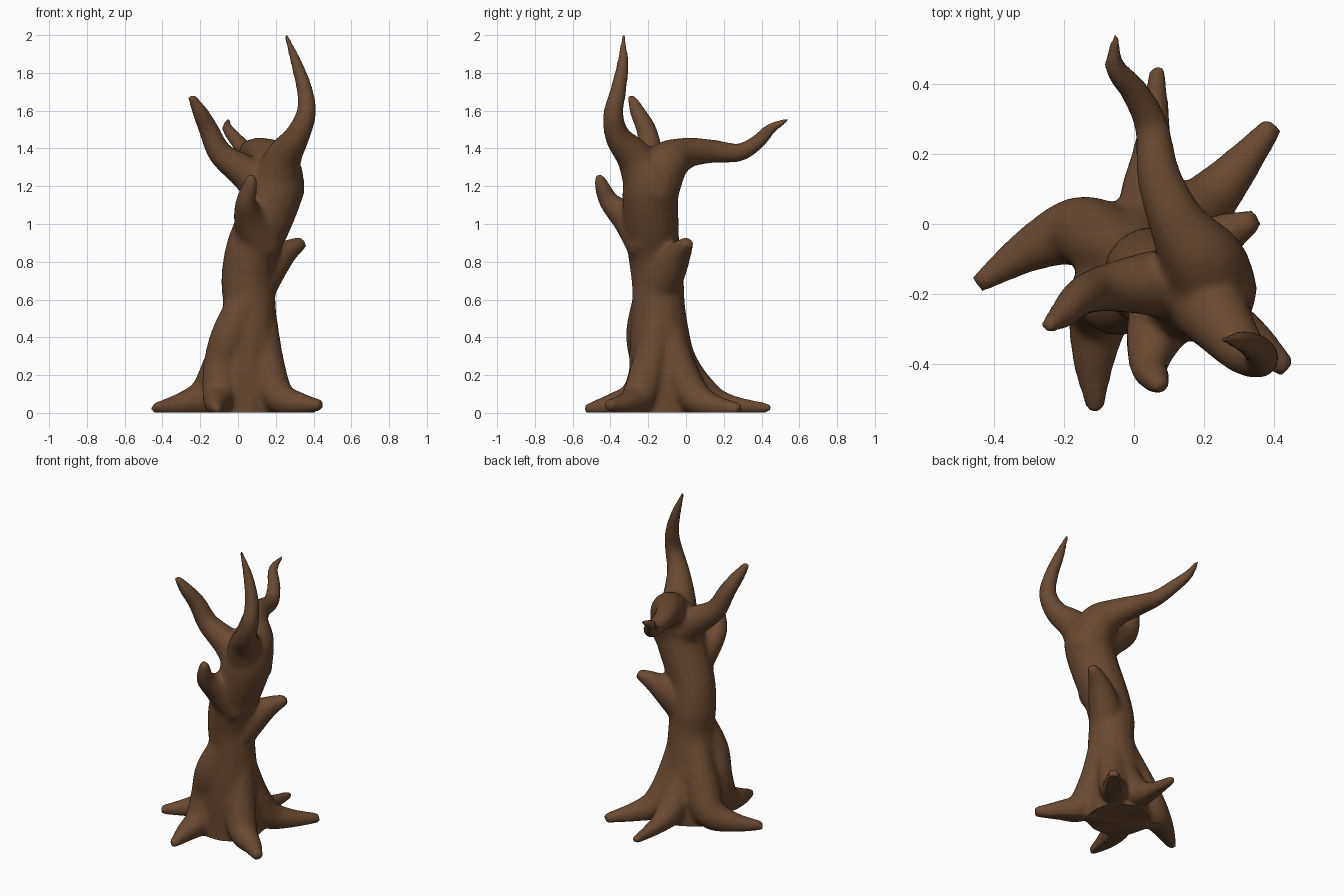
import bpy, bmesh, math
from mathutils import Vector

if "Cube" in bpy.data.objects:
    bpy.data.objects.remove(bpy.data.objects["Cube"])

bm = bmesh.new()
SIDES = 14


def spline(pts, steps=5):
    """Catmull-Rom through (x, y, z, radius) points."""
    p = [Vector(q) for q in pts]
    p = [2 * p[0] - p[1]] + p + [2 * p[-1] - p[-2]]
    out = []
    for i in range(1, len(p) - 2):
        a, b, c, d = p[i - 1:i + 3]
        for s in range(steps):
            t = s / steps
            out.append(0.5 * (2 * b + (c - a) * t + (2 * a - 5 * b + 4 * c - d) * t * t
                              + (3 * b - a - 3 * c + d) * t ** 3))
    return out + [p[-2]]


def limb(pts):
    """Closed tapering tube along a smooth path."""
    path = spline(pts)
    rings, side = [], None
    for i, q in enumerate(path):
        c = q.xyz
        tan = (path[min(i + 1, len(path) - 1)].xyz - path[max(i - 1, 0)].xyz).normalized()
        ref = side if side else (Vector((1, 0, 0)) if abs(tan.x) < 0.8 else Vector((0, 1, 0)))
        side = (ref - tan * ref.dot(tan)).normalized()
        up = tan.cross(side)
        r = max(q.w, 0.008)
        rings.append([bm.verts.new(c + r * (math.cos(a) * side + math.sin(a) * up))
                      for a in (2 * math.pi * k / SIDES for k in range(SIDES))])
    for r0, r1 in zip(rings, rings[1:]):
        for k in range(SIDES):
            n = (k + 1) % SIDES
            bm.faces.new((r0[k], r0[n], r1[n], r1[k]))
    bm.faces.new(rings[0][::-1])
    bm.faces.new(rings[-1])


# trunk
limb([(.03, -.11, -.08, .19), (.03, -.11, .1, .19), (.035, -.125, .25, .18), (.05, -.14, .42, .16),
      (.06, -.145, .57, .142), (.05, -.15, .7, .14), (.07, -.17, .85, .14), (.14, -.185, 1.02, .148),
      (.205, -.19, 1.2, .147), (.22, -.19, 1.33, .115)])
# tall branch
limb([(.2, -.2, 1.2, .13), (.24, -.27, 1.35, .10), (.31, -.36, 1.46, .07), (.36, -.385, 1.58, .055),
      (.355, -.36, 1.7, .045), (.31, -.335, 1.85, .033), (.25, -.33, 2.01, .012)])
# left branch
limb([(.19, -.18, 1.14, .13), (.05, -.17, 1.265, .095), (-.09, -.185, 1.37, .068),
      (-.155, -.21, 1.5, .055), (-.205, -.26, 1.6, .042), (-.25, -.292, 1.68, .022)])
# back branch
limb([(.21, -.19, 1.15, .145), (.195, -.11, 1.31, .125), (.125, .0, 1.375, .085), (.07, .14, 1.385, .064),
      (.05, .28, 1.378, .05), (.0, .38, 1.435, .042), (-.055, .45, 1.505, .032), (-.05, .545, 1.555, .012)])
# front stub
limb([(.13, -.19, .88, .12), (.065, -.3, 1.02, .09), (.042, -.4, 1.11, .058), (.06, -.44, 1.19, .044),
      (.075, -.465, 1.26, .026)])
# right stub
limb([(.07, -.16, .64, .12), (.17, -.085, .77, .095), (.26, -.03, .855, .064), (.35, .015, .905, .032)])
# roots, each flowing down from the trunk side
limb([(-.0, -.1, .5, .08), (-.07, -.06, .27, .11), (-.16, -.02, .1, .1), (-.3, -.075, .045, .065),
      (-.45, -.175, .025, .028)])
limb([(.05, -.19, .62, .09), (-.04, -.22, .42, .10), (-.085, -.2, .25, .1), (-.1, -.26, .09, .09),
      (-.115, -.39, .045, .062), (-.11, -.54, .02, .024)])
limb([(.13, -.15, .52, .075), (.15, -.19, .27, .095), (.21, -.25, .09, .09), (.33, -.32, .05, .06),
      (.44, -.415, .04, .032)])
limb([(.1, -.11, .5, .08), (.14, -.04, .25, .09), (.19, .04, .09, .09), (.28, .14, .04, .065),
      (.4, .285, .02, .032)])
limb([(.06, -.12, .5, .09), (.05, -.02, .25, .09), (.05, .09, .1, .09), (.055, .23, .045, .055),
      (.068, .45, .025, .025)])

me = bpy.data.meshes.new("dead_tree")
bm.to_mesh(me)
bm.free()
tree = bpy.data.objects.new("dead_tree", me)
bpy.context.collection.objects.link(tree)

# fuse the limbs into one organic skin
rm = tree.modifiers.new("fuse", 'REMESH')
rm.mode = 'VOXEL'
rm.voxel_size = 0.014
sm = tree.modifiers.new("soften", 'SMOOTH')
sm.factor = 0.5
sm.iterations = 14
skin = bpy.data.meshes.new_from_object(tree.evaluated_get(bpy.context.evaluated_depsgraph_get()))
tree.modifiers.clear()

# flat base on the ground
bm = bmesh.new()
bm.from_mesh(skin)
bmesh.ops.bisect_plane(bm, geom=bm.verts[:] + bm.edges[:] + bm.faces[:], plane_co=(0, 0, 0.003),
                       plane_no=(0, 0, 1), clear_inner=True)
bmesh.ops.holes_fill(bm, edges=[e for e in bm.edges if e.is_boundary])
bm.to_mesh(skin)
bm.free()
tree.data = skin

bark = bpy.data.materials.new("bark")
bark.diffuse_color = (0.14, 0.068, 0.032, 1)
bark.use_nodes = True
bark.node_tree.nodes["Principled BSDF"].inputs["Base Color"].default_value = bark.diffuse_color
skin.materials.clear()
skin.materials.append(bark)
bpy.context.view_layer.objects.active = tree
tree.select_set(True)
bpy.ops.object.shade_smooth_by_angle(angle=math.radians(50))
